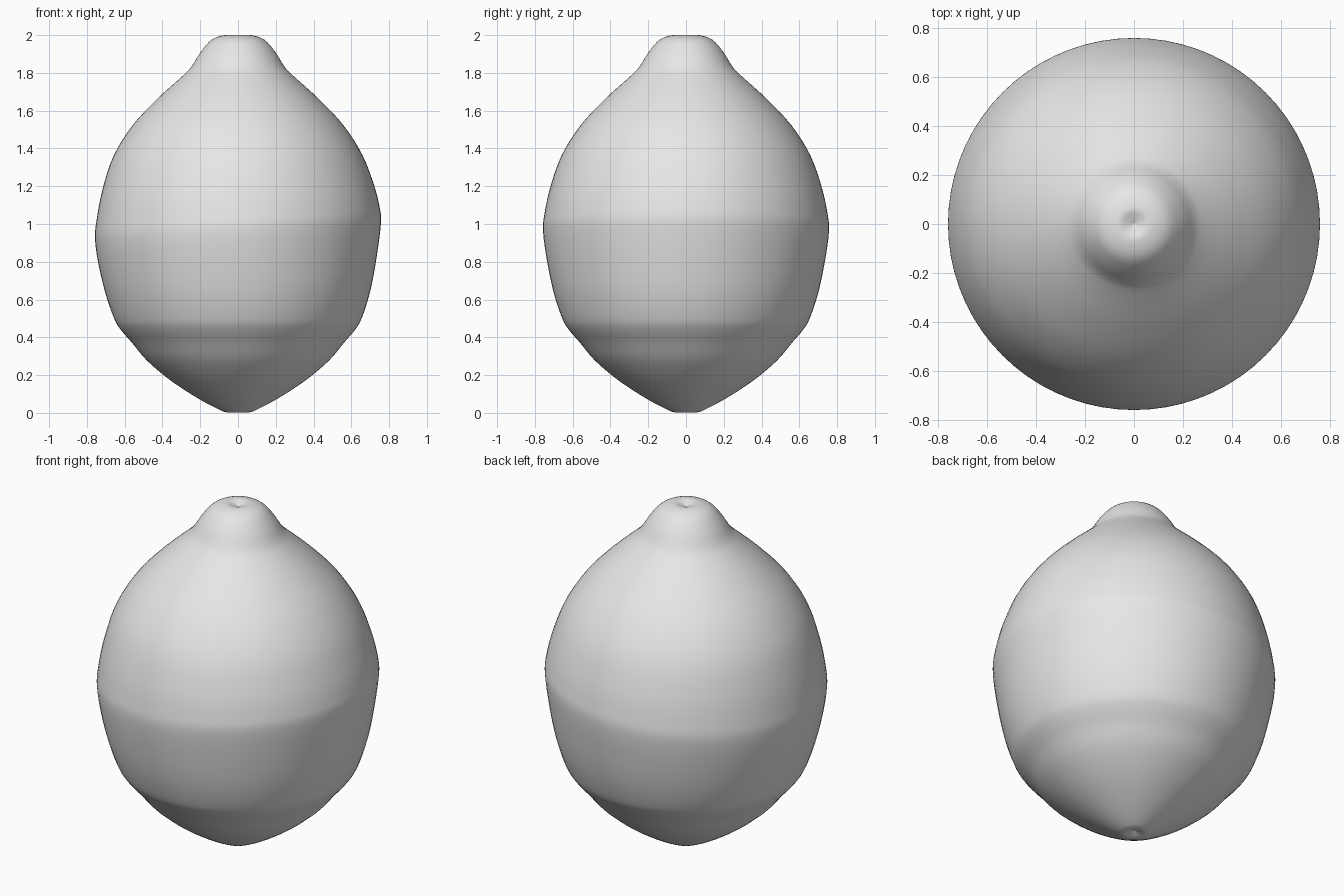
import bpy, bmesh, math
from mathutils import Vector
from mathutils.geometry import interpolate_bezier

cube = bpy.data.objects.get("Cube")
if cube:
    bpy.data.objects.remove(cube, do_unlink=True)

SEGMENTS = 72
STEPS = 4

# Radius and height from the bottom dimple up to the stem dimple
profile = [(0, .02), (.025, .01), (.06, .003), (.11, .022), (.217, .08),
           (.355, .17), (.48, .275), (.56, .37), (.62, .44), (.655, .5),
           (.70, .635), (.735, .8), (.757, .96), (.75, 1.05), (.72, 1.19),
           (.66, 1.36), (.56, 1.52), (.43, 1.66), (.29, 1.787), (.245, 1.835),
           (.198, 1.91), (.14, 1.975), (.07, 2.0), (.03, 1.992), (0, 1.98)]


def smooth_path(points):
    """Curve passing through every profile point."""
    pts = [Vector((r, 0, z)) for r, z in points]
    path = [pts[0]]
    for i in range(len(pts) - 1):
        a, b = pts[i], pts[i + 1]
        before, after = pts[max(i - 1, 0)], pts[min(i + 2, len(pts) - 1)]
        path += interpolate_bezier(a, a + (b - before) / 6,
                                   b - (after - a) / 6, b, STEPS + 1)[1:]
    return path


# Fruit body: spun profile
bm = bmesh.new()
verts = [bm.verts.new(p) for p in smooth_path(profile)]
edges = [bm.edges.new(pair) for pair in zip(verts, verts[1:])]
bmesh.ops.spin(bm, geom=verts + edges, axis=(0, 0, 1), cent=(0, 0, 0),
               angle=math.tau, steps=SEGMENTS, use_merge=True)
bmesh.ops.remove_doubles(bm, verts=bm.verts, dist=0.0005)

# Slight sideways lean of the widest band
for v in bm.verts:
    v.co.z += 0.06 * v.co.x * math.exp(-((v.co.z - .95) / .25) ** 2)
bmesh.ops.recalc_face_normals(bm, faces=bm.faces)
for f in bm.faces:
    f.smooth = True

mesh = bpy.data.meshes.new("fruit_body")
bm.to_mesh(mesh)
bm.free()
fruit = bpy.data.objects.new("fruit_body", mesh)
bpy.context.collection.objects.link(fruit)

# Plain grey skin
grey = bpy.data.materials.new("light_grey")
grey.use_nodes = True
color = (0.8, 0.8, 0.8, 1)
grey.diffuse_color = color
grey.node_tree.nodes["Principled BSDF"].inputs["Base Color"].default_value = color
mesh.materials.append(grey)
